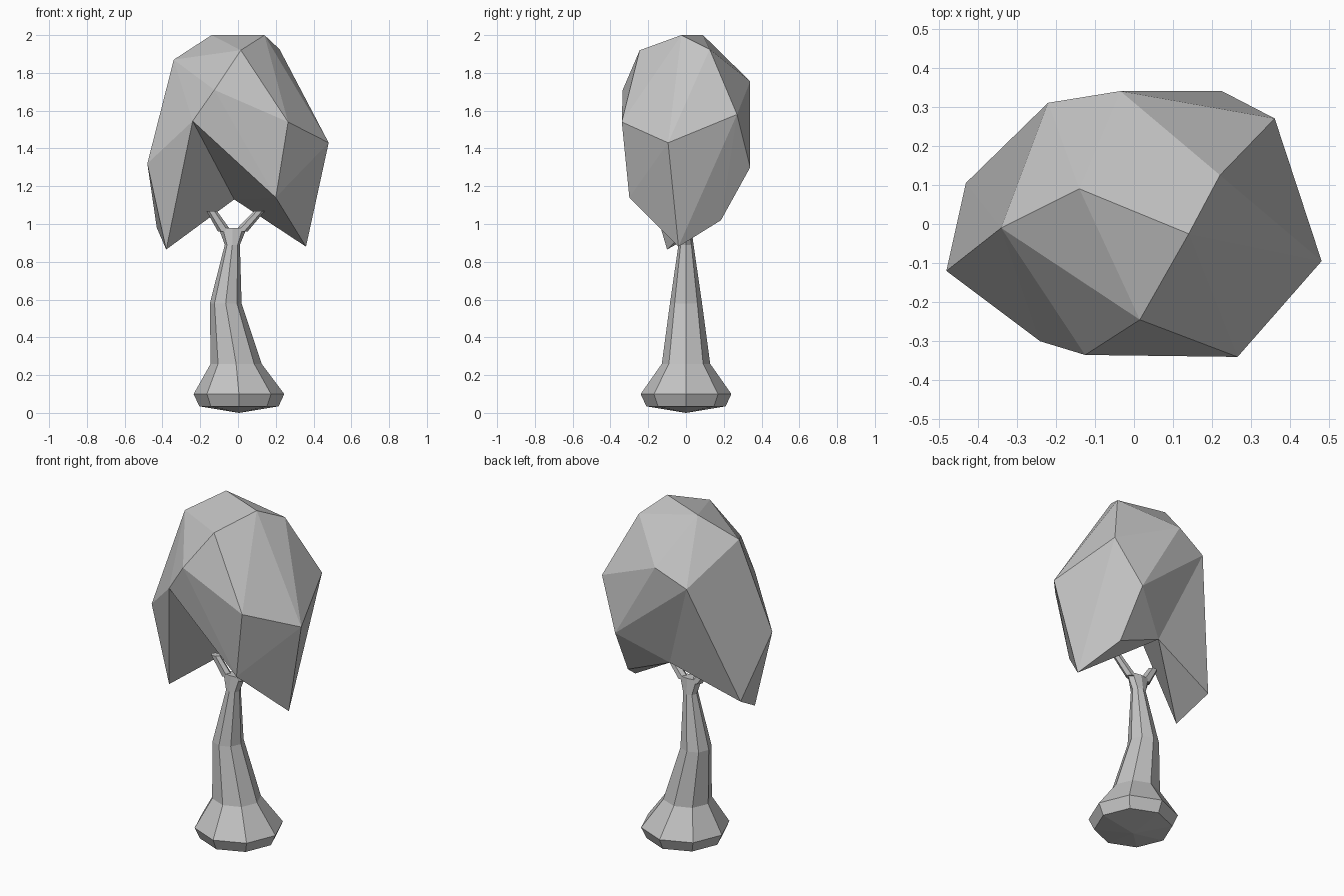
import bpy, bmesh, math

cube = bpy.data.objects.get("Cube")
if cube:
    bpy.data.objects.remove(cube, do_unlink=True)

GREY = (0.55, 0.55, 0.55, 1.0)
grey = bpy.data.materials.new("plain_grey")
grey.use_nodes = True
grey.diffuse_color = GREY
grey.node_tree.nodes["Principled BSDF"].inputs["Base Color"].default_value = GREY


def finish(name, bm):
    """Turn a bmesh into a flat-shaded object."""
    bmesh.ops.recalc_face_normals(bm, faces=bm.faces)
    mesh = bpy.data.meshes.new(name)
    bm.to_mesh(mesh)
    bm.free()
    mesh.materials.append(grey)
    obj = bpy.data.objects.new(name, mesh)
    bpy.context.collection.objects.link(obj)
    return obj


def loft(name, sections, sides, foot=None):
    """Join level rings (x, y, z, x radius, y radius); foot is a low centre point."""
    bm = bmesh.new()
    rings = []
    for x, y, z, rx, ry in sections:
        angles = [math.tau * i / sides for i in range(sides)]
        rings.append([bm.verts.new((x + rx * math.cos(a), y + ry * math.sin(a), z))
                      for a in angles])
    for low, high in zip(rings, rings[1:]):
        for i in range(sides):
            j = (i + 1) % sides
            bm.faces.new((low[i], low[j], high[j], high[i]))
    bm.faces.new(rings[-1])
    if foot:
        tip = bm.verts.new(foot)
        for i in range(sides):
            bm.faces.new((tip, rings[0][i], rings[0][i - 1]))
    else:
        bm.faces.new(rings[0])
    return finish(name, bm)


# Leaning trunk with a flared foot, flattened where it forks
loft("trunk", [
    (0.005, 0, 0.035, 0.21, 0.21),
    (0.005, 0, 0.1, 0.24, 0.24),
    (-0.01, 0, 0.26, 0.135, 0.128),
    (-0.065, 0, 0.58, 0.084, 0.085),
    (-0.03, 0, 0.89, 0.04, 0.04),
    (-0.028, 0, 0.98, 0.075, 0.028),
], 8, foot=(0.005, 0, 0))

# Two short branches
for name, start, end in (("right_branch", -0.07, -0.14), ("left_branch", 0.015, 0.115)):
    loft(name, [(start, 0, 0.96, 0.036, 0.026), (end, -0.01, 1.07, 0.028, 0.022)], 6)

# Faceted crown: outer shell points, then the rim around the hollow underside
shell = [
    (-0.14, 0.09, 2), (-0.34, -0.01, 1.87), (0.015, -0.245, 1.92),
    (0.14, -0.025, 2), (0.22, 0.125, 1.925), (-0.035, 0.34, 1.755),
    (-0.48, -0.12, 1.32), (-0.125, -0.335, 1.71), (0.265, -0.34, 1.54),
    (0.48, -0.095, 1.43), (0.36, 0.27, 1.58),
]
rim = [
    (-0.22, 0.31, 1.665), (-0.43, 0.105, 0.98), (-0.38, -0.1, 0.865),
    (-0.24, -0.3, 1.545), (0.2, -0.3, 1.14), (0.36, -0.04, 0.88),
    (0.25, 0.185, 1.02), (0.225, 0.34, 1.3),
]
bm = bmesh.new()
for point in shell:
    bm.verts.new(point)
rim_verts = {bm.verts.new(point) for point in rim}
bmesh.ops.convex_hull(bm, input=list(bm.verts))

# Open the underside and fold it up to a point inside
under = [f for f in bm.faces if all(v in rim_verts for v in f.verts)]
bmesh.ops.delete(bm, geom=under, context='FACES')
border = [e for e in bm.edges if e.is_boundary]
hollow = bm.verts.new((-0.02, 0.18, 1.13))
for edge in border:
    bm.faces.new((edge.verts[0], edge.verts[1], hollow))
finish("crown", bm)
